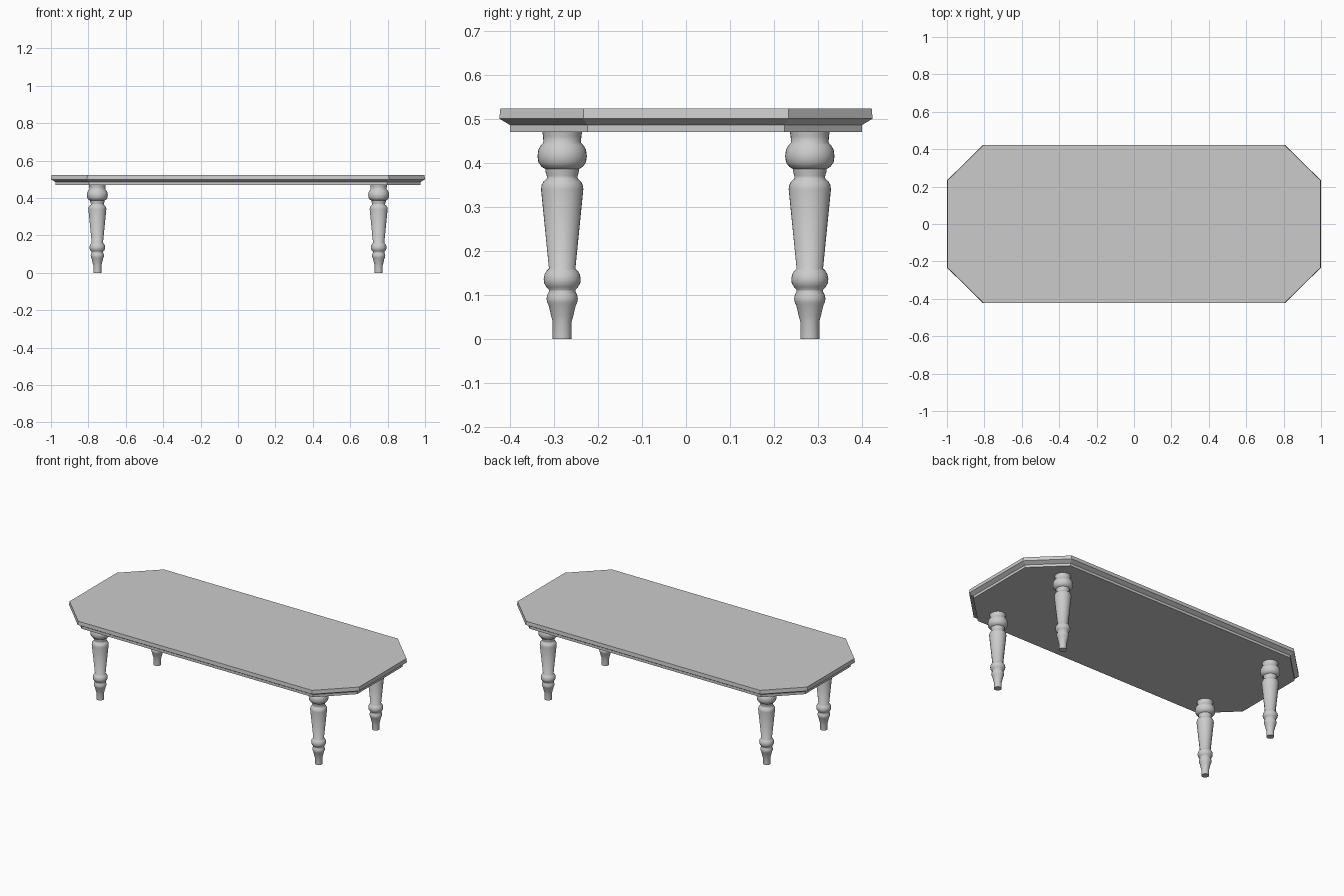
import bpy, bmesh
from math import cos, sin, pi

if "Cube" in bpy.data.objects:
    bpy.data.objects.remove(bpy.data.objects["Cube"])


def make_object(name, bm):
    bmesh.ops.recalc_face_normals(bm, faces=bm.faces)
    mesh = bpy.data.meshes.new(name)
    bm.to_mesh(mesh)
    bm.free()
    obj = bpy.data.objects.new(name, mesh)
    bpy.context.collection.objects.link(obj)
    return obj


def loft(name, rings):
    """Skin a stack of closed rings and cap both ends."""
    bm = bmesh.new()
    loops = [[bm.verts.new(p) for p in ring] for ring in rings]
    n = len(loops[0])
    for a, b in zip(loops, loops[1:]):
        for i in range(n):
            j = (i + 1) % n
            bm.faces.new((a[i], a[j], b[j], b[i]))
    bm.faces.new(loops[0][::-1])
    bm.faces.new(loops[-1])
    return make_object(name, bm)


def octagon(hx, hy, cx, cy, z):
    """Rectangle with clipped corners; cx, cy are the ends of the clips."""
    return [(hx, -cy, z), (hx, cy, z), (cx, hy, z), (-cx, hy, z),
            (-hx, cy, z), (-hx, -cy, z), (-cx, -hy, z), (cx, -hy, z)]


# Table top: moulded edge with a bevel stepping in to the lower band
loft("table_top", [
    octagon(0.977, 0.400, 0.797, 0.224, 0.470),
    octagon(0.977, 0.400, 0.797, 0.224, 0.486),
    octagon(1.000, 0.4235, 0.807, 0.233, 0.500),
    octagon(0.997, 0.4215, 0.805, 0.233, 0.523),
])

# Turned leg profile: (radius, height)
profile = [
    (0.0215, 0.0), (0.0215, 0.039), (0.025, 0.052), (0.031, 0.077),
    (0.034, 0.083), (0.0355, 0.091), (0.034, 0.100), (0.030, 0.108),
    (0.0305, 0.112), (0.036, 0.118), (0.041, 0.127), (0.042, 0.136),
    (0.040, 0.147), (0.035, 0.155), (0.030, 0.160), (0.048, 0.340),
    (0.0465, 0.350), (0.042, 0.358), (0.035, 0.364), (0.035, 0.370),
    (0.038, 0.380), (0.0385, 0.386), (0.047, 0.391), (0.054, 0.401),
    (0.056, 0.415), (0.054, 0.430), (0.048, 0.440), (0.0425, 0.446),
    (0.0435, 0.460), (0.0455, 0.472),
]
SEGMENTS = 32


def leg(name, x, y):
    rings = [[(x + r * cos(2 * pi * i / SEGMENTS), y + r * sin(2 * pi * i / SEGMENTS), z)
              for i in range(SEGMENTS)] for r, z in profile]
    obj = loft(name, rings)
    bpy.ops.object.select_all(action='DESELECT')
    obj.select_set(True)
    bpy.context.view_layer.objects.active = obj
    bpy.ops.object.shade_smooth_by_angle(angle=0.9)


# Four legs near the corners
for side, x in (("left", -0.752), ("right", 0.752)):
    for end, y in (("front", -0.281), ("back", 0.281)):
        leg(f"{end}_{side}_leg", x, y)
